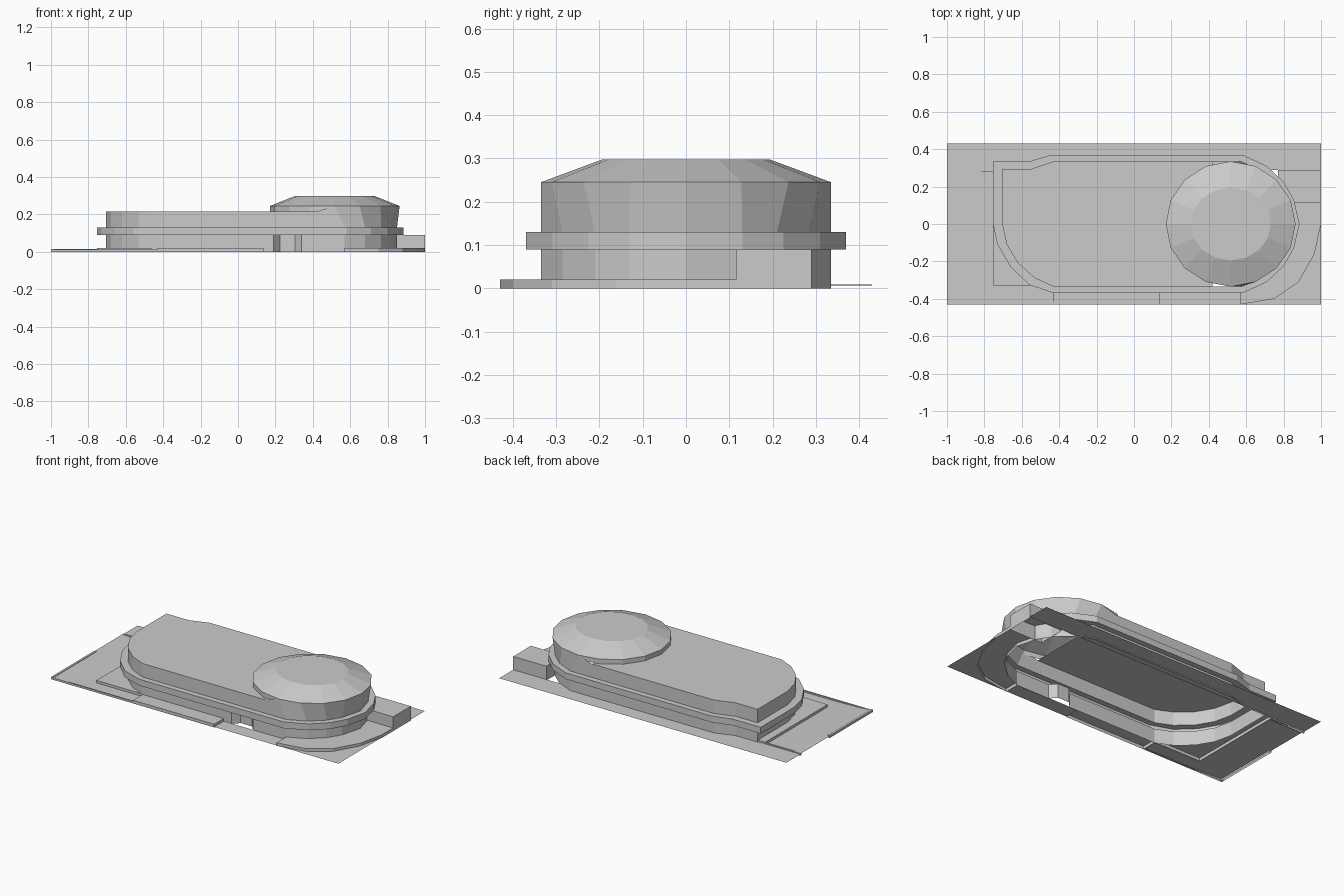
import bpy, bmesh
from math import cos, sin, pi

cube = bpy.data.objects.get("Cube")
if cube:
    bpy.data.objects.remove(cube)

grey = bpy.data.materials.new("plain grey")
grey.use_nodes = True
colour = (0.6, 0.6, 0.6, 1)
grey.diffuse_color = colour
grey.node_tree.nodes["Principled BSDF"].inputs["Base Color"].default_value = colour


def finish(name, bm):
    bmesh.ops.remove_doubles(bm, verts=bm.verts, dist=0.0001)
    bmesh.ops.recalc_face_normals(bm, faces=bm.faces)
    mesh = bpy.data.meshes.new(name)
    bm.to_mesh(mesh)
    bm.free()
    mesh.materials.append(grey)
    obj = bpy.data.objects.new(name, mesh)
    bpy.context.collection.objects.link(obj)
    return obj


def bridge(bm, lower, upper, closed=True):
    n = len(lower)
    for i in range(n if closed else n - 1):
        j = (i + 1) % n
        bm.faces.new((lower[i], lower[j], upper[j], upper[i]))


def ring(bm, points, z):
    return [bm.verts.new((x, y, z)) for x, y in points]


def sheet(name, points, z=0.003, left_z=None):
    """Flat ground panel whose left end may be raised."""
    bm = bmesh.new()
    bm.faces.new([bm.verts.new((x, y, left_z if left_z and x < -0.99 else z))
                  for x, y in points])
    return finish(name, bm)


def slab(name, points, height):
    """Raised panel, open underneath."""
    bm = bmesh.new()
    low, top = ring(bm, points, 0), ring(bm, points, height)
    bridge(bm, low, top)
    bm.faces.new(top)
    return finish(name, bm)


def rect(x0, x1, y0, y1):
    return [(x0, y0), (x1, y0), (x1, y1), (x0, y1)]


def both(half):
    """Mirror a front half ending on the middle line to the back."""
    return half + [(x, -y) for x, y in reversed(half[:-1])]


# Wall and ledge outlines, counter-clockwise from the front left
left_curve = [(-0.705, 0), (-0.68, -0.11), (-0.62, -0.21), (-0.53, -0.29), (-0.43, -0.335)]
right_half = [(0.57, -0.335), (0.68, -0.285), (0.765, -0.21), (0.815, -0.13), (0.85, 0)]
back_left = [(-0.43, 0.335), (-0.55, 0.295), (-0.705, 0.295)]
door_x = [0.19, 0.225, 0.305, 0.34, 0.42]
door = [(x, -0.335) for x in door_x]
recess = [(x, -0.295 if 0.2 < x < 0.32 else -0.335) for x in door_x]
wall_right = both(right_half)


def outline(front):
    return left_curve + front + wall_right + [(0.42, 0.335)] + back_left


ledge = ([(-0.755, 0), (-0.73, -0.11), (-0.66, -0.23), (-0.56, -0.325), (-0.43, -0.37)]
         + [(x, -0.37) for x in door_x]
         + both([(0.58, -0.37), (0.71, -0.31), (0.80, -0.225), (0.855, -0.13), (0.885, 0)])
         + [(0.42, 0.37), (-0.44, 0.37), (-0.56, 0.335), (-0.755, 0.335)])

# Dome rim points
SIDES = 16


def rim(rx, ry, cx=0.517):
    return [(cx + rx * cos(2 * pi * k / SIDES), ry * sin(2 * pi * k / SIDES))
            for k in range(SIDES)]


rim_points = rim(0.347, 0.335)
front_rim = [rim_points[k % SIDES] for k in range(-4, 5)]

# Building shell: lower wall, projecting ledge, upper wall and roof
bm = bmesh.new()
rings = [ring(bm, outline(recess), 0), ring(bm, outline(recess), 0.09),
         ring(bm, ledge, 0.09), ring(bm, ledge, 0.13), ring(bm, outline(door), 0.13)]
start = len(left_curve) + len(door)
top = ring(bm, outline(door), 0.215)
for v, (x, y) in zip(top[start:start + 9], front_rim):
    v.co = (x, y, 0.245)
rings.append(top)
for a, b in zip(rings, rings[1:]):
    bridge(bm, a, b)
bm.faces.new(top[:start] + top[start + 9:])
finish("building_shell", bm)

# Shallow faceted dome with a short skirt over the roof
bm = bmesh.new()
edge = ring(bm, rim_points, 0.245)
crown = ring(bm, rim(0.215, 0.195), 0.297)
bridge(bm, edge, crown)
bm.faces.new(crown)
skirt = ring(bm, rim_points[4:13], 0.215)
bridge(bm, skirt, edge[4:13], closed=False)
finish("dome_roof", bm)

# Raised pavements
slab("left_pavement", [(-0.705, 0.29), (-0.755, 0.29), (-0.755, -0.33), (-0.43, -0.33)]
     + left_curve[3::-1], 0.02)
slab("front_pavement", rect(-0.43, 0.135, -0.43, -0.335), 0.02)
kerb_curve = [(0.57, -0.43), (0.75, -0.4), (0.88, -0.31), (0.965, -0.16), (1, 0)]
slab("right_pavement", kerb_curve + [(1, 0.115), (0.82, 0.115)] + right_half[::-1], 0.02)

# Side annex
slab("side_annex", rect(0.77, 1, 0.115, 0.29), 0.09)

# Ground panels around the building
sheet("left_ground", rect(-1, -0.755, -0.43, 0.29), 0.004, 0.012)
sheet("corner_ground", rect(-0.755, -0.43, -0.43, -0.33), 0.004)
sheet("back_ground", rect(-1, 1, 0.29, 0.43), 0.006, 0.009)
sheet("entrance_ground", rect(0.135, 0.57, -0.43, -0.335))
sheet("right_ground", kerb_curve + [(1, -0.43)])

# Thin kerbs at the left end
slab("end_kerb", rect(-1, -0.987, -0.43, 0), 0.015)
slab("front_kerb", rect(-1, -0.43, -0.43, -0.42), 0.012)
slab("back_kerb", rect(-1, -0.755, 0.277, 0.29), 0.014)
